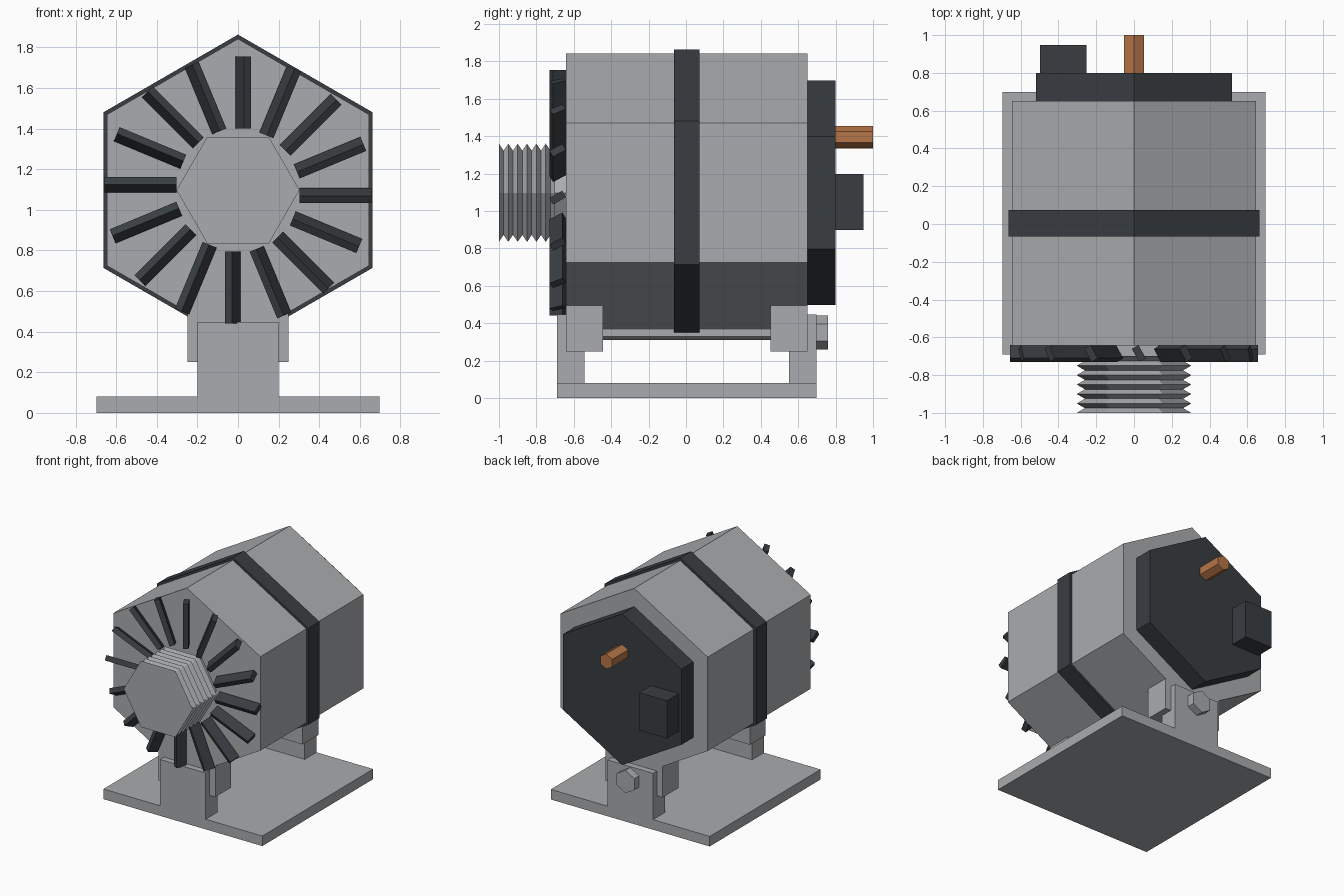
import bpy, bmesh, math
from mathutils import Matrix, Vector

if "Cube" in bpy.data.objects:
    bpy.data.objects.remove(bpy.data.objects["Cube"])

CZ = 1.0975      # height of the main axis
YC = 0.004       # middle of the housing along y


def material(name, rgb):
    m = bpy.data.materials.new(name)
    m.diffuse_color = (*rgb, 1)
    m.use_nodes = True
    m.node_tree.nodes["Principled BSDF"].inputs["Base Color"].default_value = m.diffuse_color
    return m


GREY = material("cast_metal_grey", (0.40, 0.41, 0.425))
DARK = material("dark_plastic", (0.04, 0.047, 0.053))
COPPER = material("copper", (0.47, 0.18, 0.065))


def finish(name, bm, mat):
    bmesh.ops.recalc_face_normals(bm, faces=bm.faces)
    me = bpy.data.meshes.new(name)
    bm.to_mesh(me)
    bm.free()
    me.materials.append(mat)
    ob = bpy.data.objects.new(name, me)
    bpy.context.collection.objects.link(ob)
    return ob


def hexagon(name, profile, z, mat, pointy_up=True):
    """Six-sided lathe along y; profile is a list of (y, radius)."""
    bm = bmesh.new()
    start = math.pi / 2 if pointy_up else 0
    rings = []
    for y, r in profile:
        angles = [start + i * math.pi / 3 for i in range(6)]
        rings.append([bm.verts.new((r * math.cos(a), y, z + r * math.sin(a))) for a in angles])
    for a, b in zip(rings, rings[1:]):
        for i in range(6):
            j = (i + 1) % 6
            bm.faces.new((a[i], a[j], b[j], b[i]))
    bm.faces.new(rings[0])
    bm.faces.new(rings[-1])
    return finish(name, bm, mat)


def box(name, lo, hi, mat):
    lo, hi = Vector(lo), Vector(hi)
    bm = bmesh.new()
    bmesh.ops.create_cube(bm, size=1, matrix=Matrix.Translation((lo + hi) / 2)
                          @ Matrix.Diagonal((*(hi - lo), 1)))
    return finish(name, bm, mat)


# Housing, centre band and rear cover
hexagon("housing", [(-0.642, 0.745), (0.65, 0.745)], CZ, GREY)
hexagon("centre_band", [(YC - 0.069, 0.766), (YC + 0.069, 0.766)], CZ, DARK)
hexagon("rear_cover", [(0.65, 0.6), (0.80, 0.6)], CZ, DARK)

# Terminal post and plug socket on the rear cover
hexagon("terminal_post", [(0.80, 0.06), (1.0, 0.06)], CZ + 0.298, COPPER)
box("plug_socket", (-0.497, 0.80, 0.898), (-0.252, 0.948, 1.197), DARK)

# Grooved pulley: alternating crests and valleys, then a plain hub
grooves = [(-1 + 0.025 * i, 0.26 if i % 2 else 0.303) for i in range(13)]
hexagon("pulley", grooves, CZ, GREY, pointy_up=False)
hexagon("pulley_hub", [(-0.70, 0.26), (-0.642, 0.26)], CZ, GREY, pointy_up=False)

# Fan: sixteen tilted radial blades
bm = bmesh.new()
for k in range(16):
    bmesh.ops.create_cube(bm, size=1, matrix=(
        Matrix.Translation((0, -0.686, CZ))
        @ Matrix.Rotation(k * math.tau / 16, 4, 'Y')
        @ Matrix.Translation((0.026, 0, 0.48))
        @ Matrix.Rotation(math.radians(30), 4, 'Z')
        @ Matrix.Diagonal((0.04, 0.08, 0.355, 1))))
finish("fan_blades", bm, DARK)

# Base plate, uprights and housing lugs
box("base_plate", (-0.697, YC - 0.695, 0), (0.697, YC + 0.695, 0.08), GREY)
for side, s in (("front", -1), ("rear", 1)):
    for part, half, y0, y1, z0, z1 in (("upright", 0.20, 0.547, 0.695, 0.08, 0.447),
                                       ("lug", 0.25, 0.449, 0.646, 0.25, 0.495)):
        a, b = sorted((YC + s * y0, YC + s * y1))
        box(f"{side}_{part}", (-half, a, z0), (half, b, z1), GREY)

# Pivot bolt with its head at the rear
hexagon("pivot_bolt", [(-0.68, 0.04), (0.70, 0.04)], 0.35, GREY)
hexagon("pivot_bolt_head", [(0.699, 0.09), (0.759, 0.09)], 0.35, GREY)
